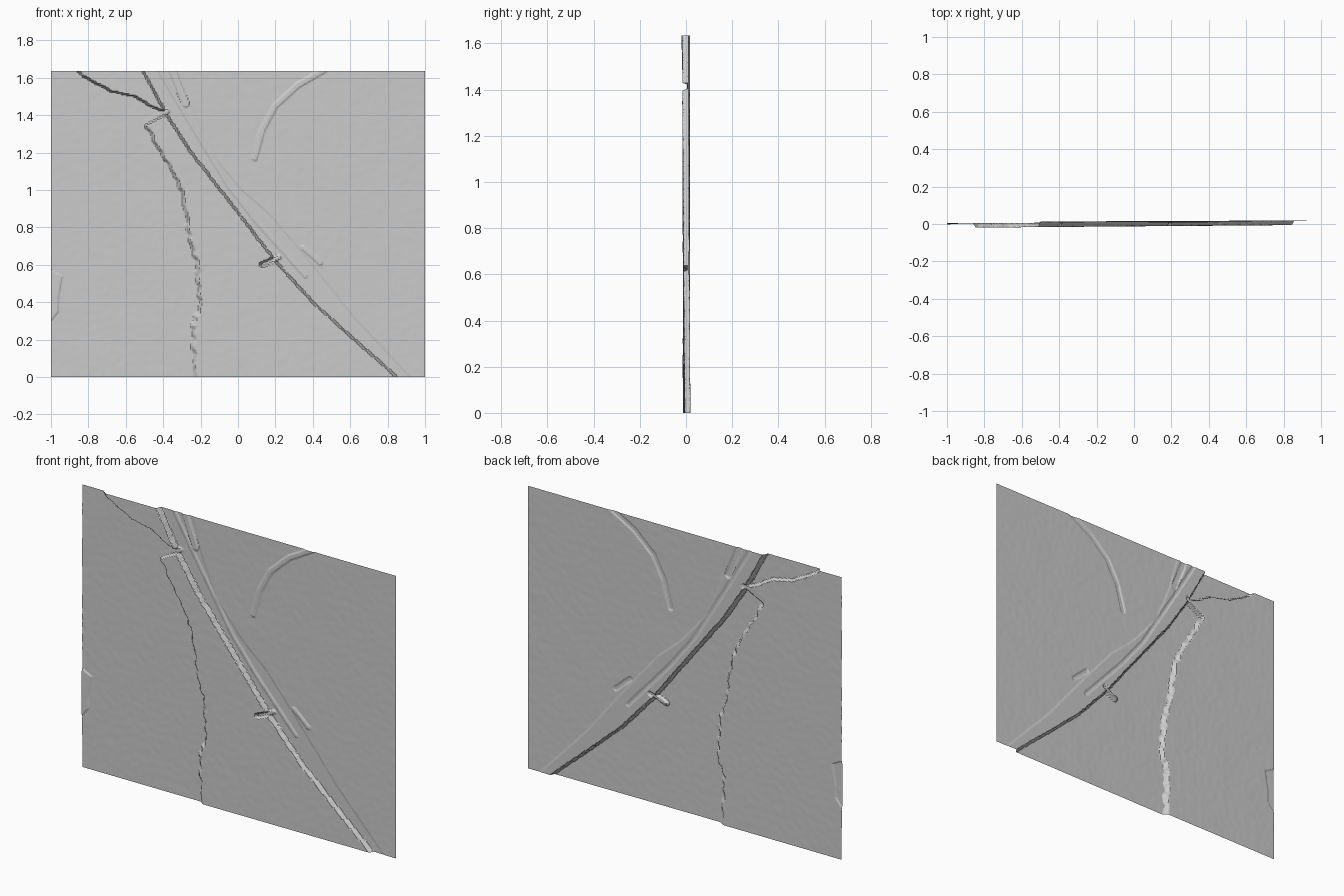
import bpy
from mathutils import Vector, noise

if "Cube" in bpy.data.objects:
    bpy.data.objects.remove(bpy.data.objects["Cube"])

W, H = 2.0, 1.635
NX, NZ = 300, 246

# Feature lines on the map, as (x, z) points from top to bottom
scarp = [(-.87, 1.64), (-.78, 1.58), (-.68, 1.53), (-.55, 1.50), (-.45, 1.44), (-.38, 1.415),
         (-.49, 1.355), (-.44, 1.25), (-.35, 1.10), (-.29, .97), (-.26, .75), (-.22, .60),
         (-.20, .40), (-.24, .27), (-.23, 0)]
cut_edge = [(-.51, 1.64), (-.38, 1.40), (-.25, 1.20), (0, .88), (.20, .62), (.40, .40),
            (.60, .22), (.85, 0)]
bed_edge = [(-.30, 1.64), (-.25, 1.45), (-.15, 1.20), (.02, 1.0), (.17, .87), (.38, .62),
            (.62, .32), (.92, 0)]
inner_track = [(-.42, 1.64), (-.28, 1.40), (-.05, 1.02), (.10, .83), (.36, .54)]
siding = [(-.35, 1.64), (-.28, 1.46)]
branch = [(.46, 1.64), (.32, 1.56), (.20, 1.45), (.13, 1.32), (.09, 1.17)]
crossing = [(-.50, 1.36), (-.38, 1.42)]
platform = [(.35, .69), (.44, .61)]
ramp = [(.13, .60), (.22, .64)]
west_bank = [(-1.0, .57), (-.94, .54), (-.96, .42), (-.96, .35), (-1.0, .30)]


def x_at(line, z):
    for (x0, z0), (x1, z1) in zip(line, line[1:]):
        if z1 <= z <= z0:
            return x0 + (x1 - x0) * (z0 - z) / (z0 - z1)
    return line[-1][0]


def step(d, width=.012):
    t = min(1, max(0, d / width + .5))
    return t * t * (3 - 2 * t)


def distance(line, p):
    best = 9
    for a, b in zip(line, line[1:]):
        a, b = Vector(a), Vector(b)
        ab = b - a
        t = min(1, max(0, (p - a).dot(ab) / ab.length_squared))
        best = min(best, (p - a - ab * t).length)
    return best


def near(line, p, half):
    xs, zs = [q[0] for q in line], [q[1] for q in line]
    if not (min(xs) - .1 < p.x < max(xs) + .1 and min(zs) - .1 < p.y < max(zs) + .1):
        return 0
    return step(half - distance(line, p), .01)


def depth(x, z):
    p = Vector((x, z))
    n = noise.noise(Vector((x * 6, z * 6, 0)))
    f = noise.noise(Vector((x * 26, z * 26, 4)))
    # gently tilted ground either side of the central strip
    west = .004 + .005 * (x + 1)
    east = min(.017, .013 + .004 * x)
    strip = -.016 + .008 * (x + .5)
    # ragged scarp, then straight railway edge
    jag = .016 * noise.noise(Vector((3, z * 22, 7))) + .012 * f
    a = step(x - x_at(scarp, z) - jag, .025)
    b = step((x - x_at(cut_edge, z)) * .8 + .003 * f)
    y = west + (strip - west) * a
    y += (east - y) * b
    # raised track bed and smaller lines
    bed = b * (1 - step((x - x_at(bed_edge, z)) * .85))
    y += .0025 * bed
    y -= .004 * near(inner_track, p, .010)
    y -= .006 * near(siding, p, .018)
    y -= .005 * near(branch, p, .014)
    y -= .005 * near(platform, p, .012)
    y += (.006 - y) * near(crossing, p, .014)
    y += (.008 - y) * near(ramp, p, .012)
    # small bank at the west border
    if x < -.93 and .30 < z < .57:
        y -= .005 * step(x_at(west_bank, z) - x)
    return y + (.0006 * n + .0005 * f) * (1 - .7 * bed)


# Terrain sheet facing the front
verts = []
for j in range(NZ + 1):
    for i in range(NX + 1):
        x, z = -W / 2 + W * i / NX, H * j / NZ
        verts.append((x, depth(x, z), z))
mid = (min(v[1] for v in verts) + max(v[1] for v in verts)) / 2
verts = [(x, y - mid, z) for x, y, z in verts]
R = NX + 1
faces = [(j * R + i, j * R + i + 1, (j + 1) * R + i + 1, (j + 1) * R + i)
         for j in range(NZ) for i in range(NX)]
mesh = bpy.data.meshes.new("terrain")
mesh.from_pydata(verts, [], faces)
mesh.update()
terrain = bpy.data.objects.new("terrain", mesh)
bpy.context.collection.objects.link(terrain)
